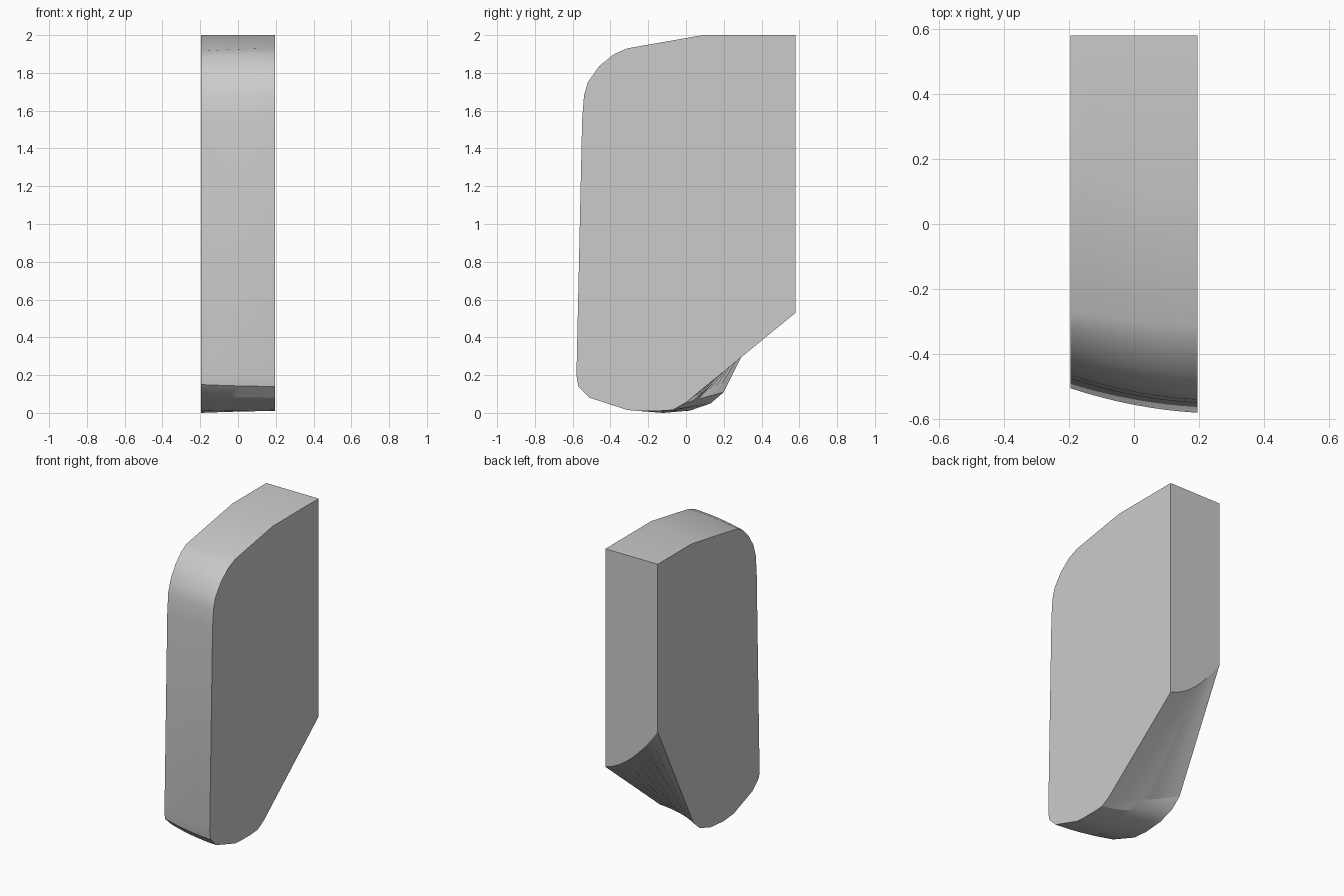
import bpy, bmesh, math

if "Cube" in bpy.data.objects:
    bpy.data.objects.remove(bpy.data.objects["Cube"])

# Matching (y, z) outlines of the two flat sides
RIGHT = [(.58, 2), (.09, 2), (-.31, 1.93), (-.38, 1.9), (-.46, 1.835), (-.52, 1.75),
         (-.54, 1.68), (-.55, 1.55), (-.58, .2), (-.57, .14), (-.51, .08), (-.31, .015),
         (-.25, .01), (-.15, .01), (-.07, .015), (0, .055), (.58, .53)]
LEFT = [(.58, 2), (.22, 2), (-.27, 1.915), (-.325, 1.885), (-.39, 1.82), (-.44, 1.74),
        (-.465, 1.66), (-.475, 1.53), (-.505, .2), (-.5, .15), (-.43, .085), (-.23, .01),
        (-.12, 0), (.02, .012), (.13, .05), (.2, .11), (.58, .87)]
HALF, STEPS = .195, 8

# Loft between the sides with a curved sweep
bm = bmesh.new()
rings = []
for i in range(STEPS + 1):
    t = i / STEPS
    w = t * (.3 + .7 * t)
    x = HALF - 2 * HALF * t
    rings.append([bm.verts.new((x, a[0] + (b[0] - a[0]) * w, a[1] + (b[1] - a[1]) * w))
                  for a, b in zip(RIGHT, LEFT)])
n = len(RIGHT)
for r, s in zip(rings, rings[1:]):
    for k in range(n):
        bm.faces.new((r[k], r[(k + 1) % n], s[(k + 1) % n], s[k]))

# Flat side caps
bm.faces.new(rings[0])
bm.faces.new(rings[-1])
bmesh.ops.recalc_face_normals(bm, faces=bm.faces)

mesh = bpy.data.meshes.new("curved_panel")
bm.to_mesh(mesh)
bm.free()
panel = bpy.data.objects.new("curved_panel", mesh)
bpy.context.collection.objects.link(panel)

# Soft rim, sharp side edges
bpy.context.view_layer.objects.active = panel
panel.select_set(True)
bpy.ops.object.shade_smooth_by_angle(angle=math.radians(25))
